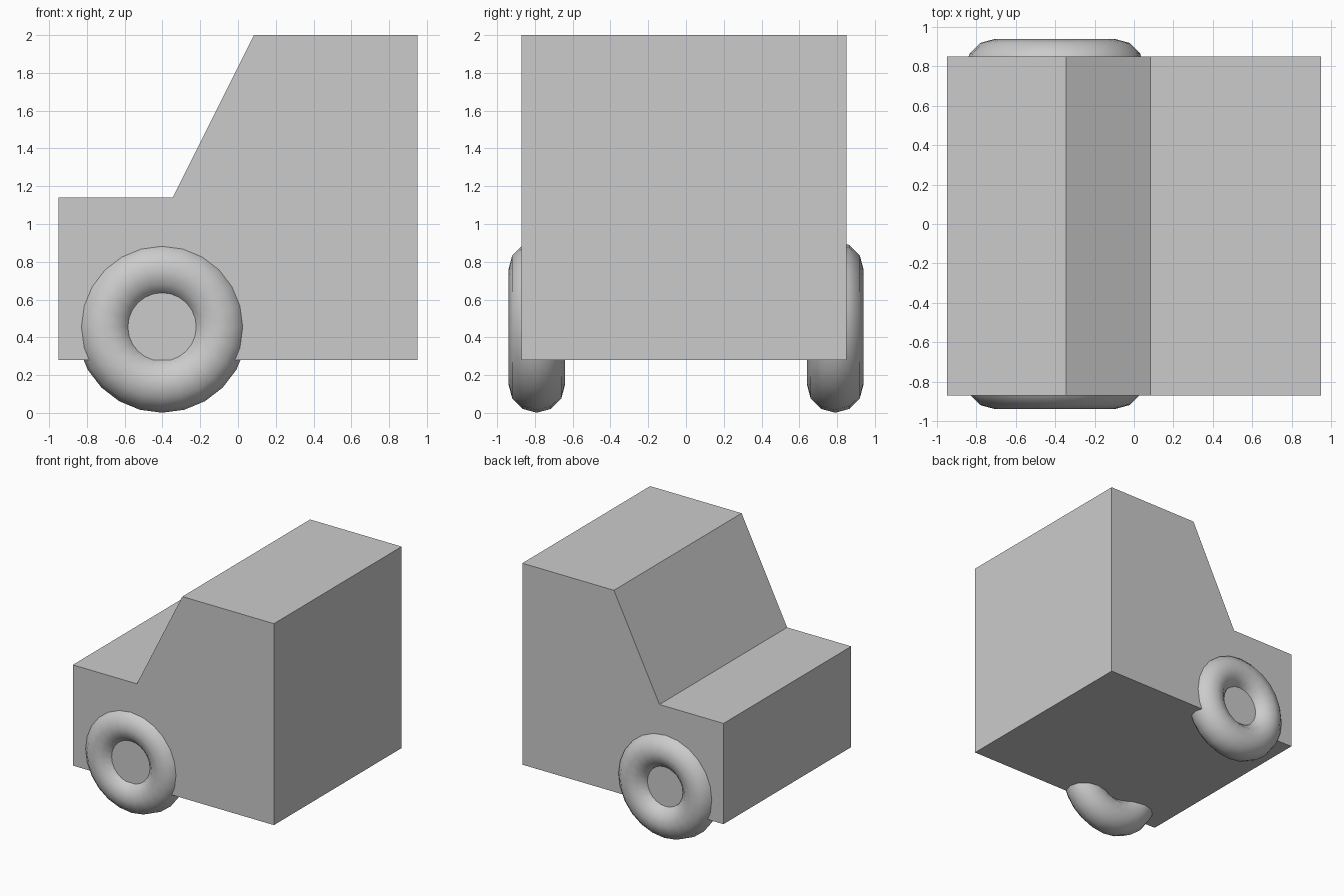
import bpy
import bmesh
import math
from mathutils import Matrix, Vector

if "Cube" in bpy.data.objects:
    bpy.data.objects.remove(bpy.data.objects["Cube"])


def make_object(name, bm):
    bmesh.ops.recalc_face_normals(bm, faces=bm.faces[:])
    mesh = bpy.data.meshes.new(name)
    bm.to_mesh(mesh)
    bm.free()
    obj = bpy.data.objects.new(name, mesh)
    bpy.context.collection.objects.link(obj)
    return obj


def extruded_profile(name, profile, y0, y1):
    bm = bmesh.new()
    face = bm.faces.new([bm.verts.new((x, y0, z)) for x, z in profile])
    result = bmesh.ops.extrude_face_region(bm, geom=[face], use_keep_orig=True)
    verts = [v for v in result["geom"] if isinstance(v, bmesh.types.BMVert)]
    bmesh.ops.translate(bm, verts=verts, vec=(0, y1 - y0, 0))
    return make_object(name, bm)


def tyre(name, centre, major, minor, segments=24, sides=12):
    # Ring of circular cross-sections around the y axis
    bm = bmesh.new()
    rings = []
    for i in range(segments):
        turn = Matrix.Rotation(2 * math.pi * i / segments, 3, 'Y')
        ring = []
        for j in range(sides):
            a = 2 * math.pi * j / sides
            p = Vector((major + minor * math.cos(a), minor * math.sin(a), 0))
            ring.append(bm.verts.new(Vector(centre) + turn @ p))
        rings.append(ring)
    for i in range(segments):
        a, b = rings[i], rings[(i + 1) % segments]
        for j in range(sides):
            k = (j + 1) % sides
            face = bm.faces.new((a[j], b[j], b[k], a[k]))
            face.smooth = True
    return make_object(name, bm)


# Cab body with hood and sloped windscreen
extruded_profile("cab_body", [(-0.95, 0.28), (0.95, 0.28), (0.95, 2.0),
                              (0.085, 2.0), (-0.345, 1.14), (-0.95, 1.14)],
                 -0.872, 0.851)

# One wheel on each side, partly sunk into the body
for side, sign in (("right", -1), ("left", 1)):
    tyre("wheel_" + side, (-0.402, sign * 0.79, 0.455), 0.304, 0.15)
